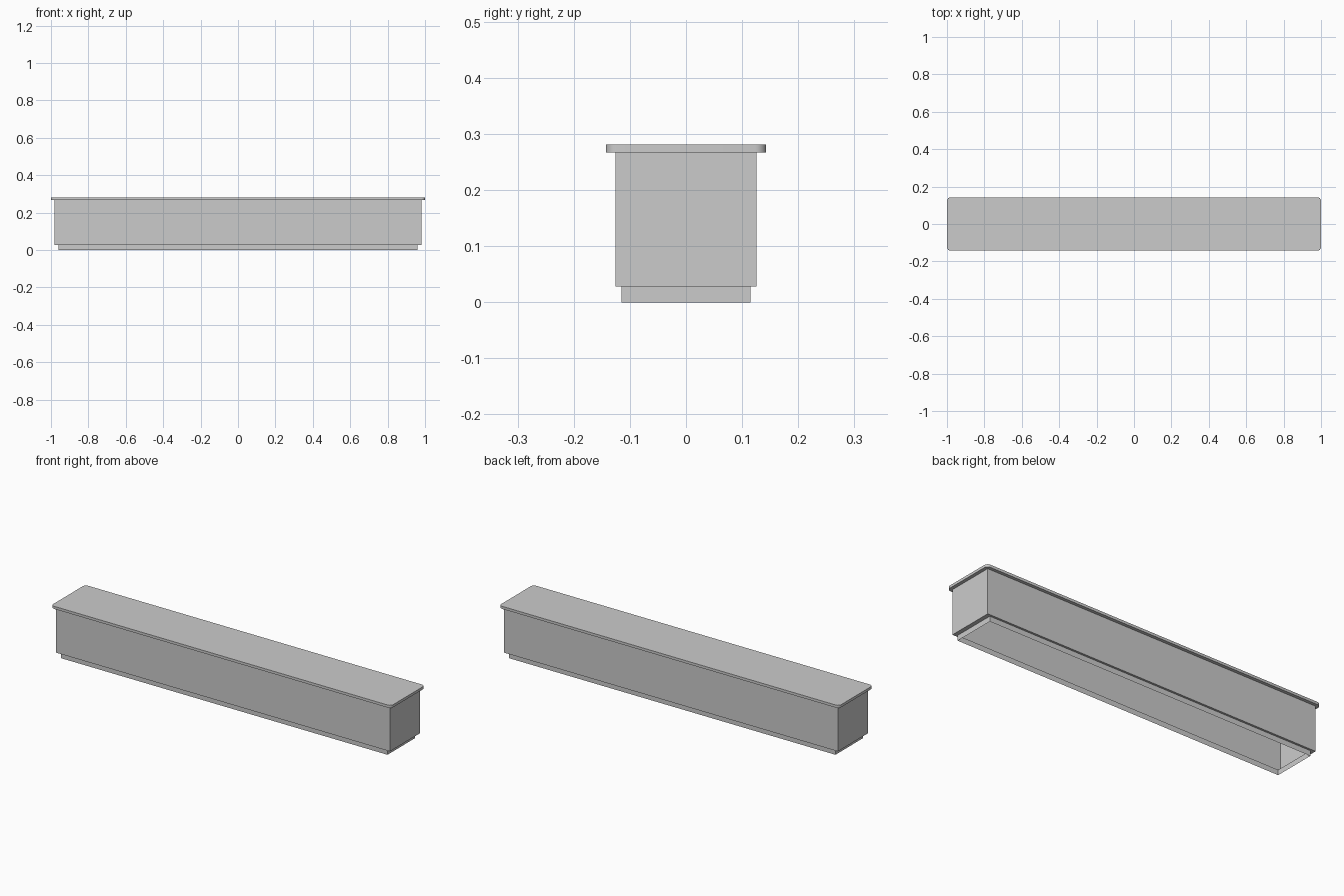
import bpy
import bmesh
import math

cube = bpy.data.objects.get("Cube")
if cube:
    bpy.data.objects.remove(cube, do_unlink=True)

grey = bpy.data.materials.new("light_grey")
grey.use_nodes = True
grey.diffuse_color = (0.6, 0.6, 0.6, 1)
grey.node_tree.nodes["Principled BSDF"].inputs["Base Color"].default_value = (0.6, 0.6, 0.6, 1)


def add_object(name, bm):
    mesh = bpy.data.meshes.new(name)
    bm.to_mesh(mesh)
    bm.free()
    mesh.materials.append(grey)
    obj = bpy.data.objects.new(name, mesh)
    bpy.context.collection.objects.link(obj)
    return obj


# Thin trough wall, open below: plinth, ledge and taller body
# Each ring is half length, half depth, height
rings = [(0.96, 0.115, 0), (0.96, 0.115, 0.028),
         (0.982, 0.126, 0.028), (0.982, 0.126, 0.267)]
bm = bmesh.new()
loops = [[bm.verts.new((sx * hx, sy * hy, z))
          for sx, sy in ((-1, -1), (1, -1), (1, 1), (-1, 1))]
         for hx, hy, z in rings]
for low, high in zip(loops, loops[1:]):
    for i in range(4):
        j = (i + 1) % 4
        bm.faces.new((low[i], low[j], high[j], high[i]))
add_object("body_and_plinth", bm)

# Overhanging lid with rounded upright corners
LID_X, LID_Y, LID_Z, LID_H = 1.0, 0.143, 0.267, 0.014
bm = bmesh.new()
bmesh.ops.create_cube(bm, size=1)
for v in bm.verts:
    v.co.x *= 2 * LID_X
    v.co.y *= 2 * LID_Y
    v.co.z = LID_Z + (v.co.z + 0.5) * LID_H
corners = [e for e in bm.edges
           if abs(e.verts[0].co.z - e.verts[1].co.z) > LID_H / 2]
bmesh.ops.bevel(bm, geom=corners, offset=0.02, segments=6,
                profile=0.5, affect='EDGES')
lid = add_object("lid", bm)

bpy.ops.object.select_all(action='DESELECT')
lid.select_set(True)
bpy.context.view_layer.objects.active = lid
bpy.ops.object.shade_smooth_by_angle(angle=math.radians(30))
